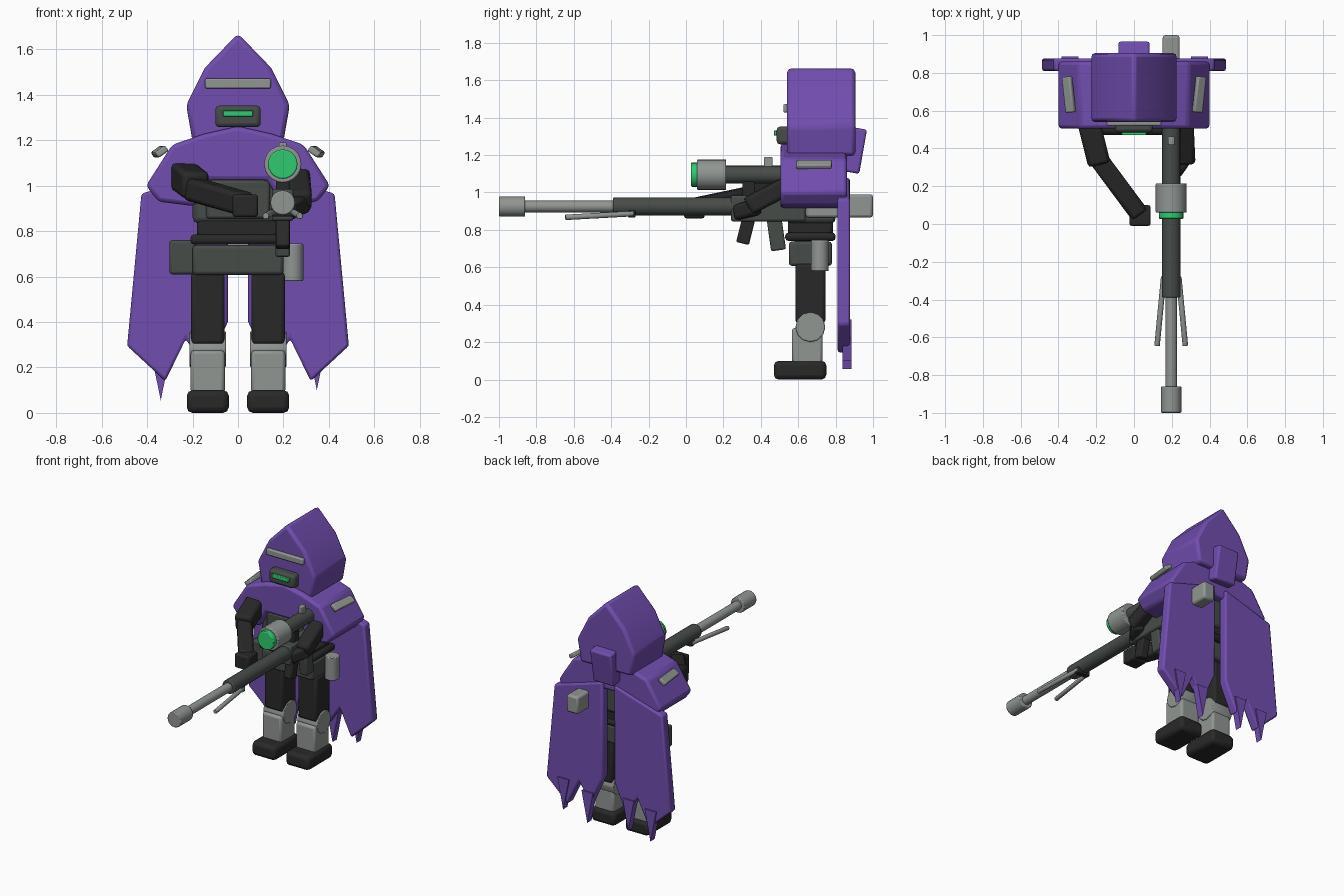
import bpy, bmesh, math
from mathutils import Vector, Matrix

cube = bpy.data.objects.get("Cube")
if cube:
    bpy.data.objects.remove(cube, do_unlink=True)


def material(name, rgb):
    m = bpy.data.materials.new(name)
    m.use_nodes = True
    m.diffuse_color = (*rgb, 1)
    m.node_tree.nodes["Principled BSDF"].inputs["Base Color"].default_value = (*rgb, 1)
    return m


PURPLE = material("purple_cloth", (0.165, 0.075, 0.43))
GUNMETAL = material("dark_gunmetal", (0.062, 0.073, 0.066))
BLACK = material("black_armor", (0.022, 0.022, 0.022))
GREY = material("light_grey_metal", (0.28, 0.305, 0.29))
GREEN = material("glowing_green", (0.027, 0.6, 0.165))
parts = []


def finish(name, bm, mat, bevel=0.0, segments=2):
    bmesh.ops.recalc_face_normals(bm, faces=bm.faces)
    me = bpy.data.meshes.new(name)
    bm.to_mesh(me)
    bm.free()
    me.materials.append(mat)
    ob = bpy.data.objects.new(name, me)
    bpy.context.collection.objects.link(ob)
    if bevel:
        mod = ob.modifiers.new("Bevel", "BEVEL")
        mod.width, mod.segments = bevel, segments
        mod.limit_method, mod.angle_limit = "ANGLE", math.radians(25)
    parts.append(ob)
    return ob


def box(name, center, size, mat, bevel=0.012, rot=(0, 0, 0)):
    bm = bmesh.new()
    bmesh.ops.create_cube(bm, size=1, matrix=Matrix.Diagonal((*size, 1)))
    ob = finish(name, bm, mat, bevel)
    ob.location = center
    ob.rotation_euler = [math.radians(a) for a in rot]
    return ob


def align(ob, a, b, axis):
    ob.location = (a + b) / 2
    ob.rotation_euler = (b - a).to_track_quat(axis, "X" if axis == "Z" else "Z").to_euler()


def limb(name, a, b, width, mat, bevel=0.02):
    # Square bar running between two points
    a, b = Vector(a), Vector(b)
    ob = box(name, (0, 0, 0), (width, (b - a).length, width), mat, bevel)
    align(ob, a, b, "Y")


def rod(name, a, b, radius, mat, sides=20, bevel=0.006):
    a, b = Vector(a), Vector(b)
    bm = bmesh.new()
    bmesh.ops.create_cone(bm, cap_ends=True, segments=sides, radius1=radius,
                          radius2=radius, depth=(b - a).length)
    align(finish(name, bm, mat, bevel), a, b, "Z")


def slab(name, outline, y0, y1, mat, bevel=0.012):
    # Front outline in x and z, pushed from y0 to y1
    bm = bmesh.new()
    face = bm.faces.new([bm.verts.new((x, y0, z)) for x, z in outline])
    ext = bmesh.ops.extrude_face_region(bm, geom=[face])["geom"]
    verts = [v for v in ext if isinstance(v, bmesh.types.BMVert)]
    bmesh.ops.translate(bm, verts=verts, vec=(0, y1 - y0, 0))
    return finish(name, bm, mat, bevel)


def mirrored(half):
    return half + [(-x, z) for x, z in reversed(half) if x]


# Hood, mantle and the hanging tail of the hood
slab("hood", mirrored([(0, 1.67), (0.145, 1.52), (0.228, 1.355), (0.2, 1.195)]),
     0.54, 0.905, PURPLE, 0.02)
slab("mantle", mirrored([(0, 1.262), (0.15, 1.228), (0.29, 1.18), (0.405, 1.0), (0.35, 0.93),
                         (0.19, 0.91), (0.13, 1.025)]), 0.505, 0.86, PURPLE, 0.018)
box("hood_tail", (0, 0.905, 1.225), (0.165, 0.085, 0.24), PURPLE, 0.012, (-10, 0, 0))

# Face
box("brow_plate", (0, 0.545, 1.45), (0.29, 0.05, 0.045), GREY, 0.008)
box("visor", (0, 0.53, 1.305), (0.2, 0.09, 0.095), GUNMETAL, 0.018)
box("visor_light", (0, 0.485, 1.318), (0.13, 0.03, 0.028), GREEN, 0.004)

# Torn cape halves with ragged shards, and shoulder slats
for side, label in ((1, "left"), (-1, "right")):
    edge = [(0.045, 1.08), (0.425, 0.965), (0.488, 0.295), (0.32, 0.14),
            (0.23, 0.325), (0.14, 0.19), (0.045, 0.4)]
    slab(label + "_cape", [(side * x, z) for x, z in edge], 0.81, 0.877, PURPLE)
    box(label + "_shoulder_slat", (side * 0.345, 0.685, 1.15), (0.055, 0.19, 0.03),
        GREY, 0.008, (0, side * 35, -side * 6))
for i, (x, tip) in enumerate(((0.347, 0.1), (0.157, 0.055), (-0.165, 0.085), (-0.34, 0.055))):
    slab(f"cape_shard_{i + 1}", [(x - 0.045, tip + 0.22), (x + 0.045, tip + 0.22), (x, tip)],
         0.838, 0.886, PURPLE, 0)

# Torso and belt
box("torso", (0, 0.67, 0.96), (0.4, 0.26, 0.25), GUNMETAL, 0.025)
box("chest_plate", (0, 0.55, 0.94), (0.28, 0.06, 0.17), GUNMETAL, 0.012)
box("abdomen", (0, 0.665, 0.81), (0.36, 0.24, 0.1), BLACK, 0.02)
box("belt", (0, 0.665, 0.763), (0.42, 0.27, 0.045), BLACK, 0.018)
box("hips", (0, 0.665, 0.673), (0.4, 0.23, 0.13), GUNMETAL, 0.015)
box("hip_pouch", (-0.242, 0.665, 0.685), (0.12, 0.17, 0.15), GUNMETAL, 0.012)
rod("hip_canister", (0.24, 0.715, 0.58), (0.24, 0.715, 0.745), 0.048, GREY, 16)

# Legs
for side, label in ((1, "left"), (-1, "right")):
    x = side * 0.133
    box(label + "_thigh", (x, 0.665, 0.46), (0.148, 0.16, 0.32), BLACK, 0.018)
    rod(label + "_knee", (x - 0.08, 0.665, 0.28), (x + 0.08, 0.665, 0.28), 0.08, GREY, 12)
    box(label + "_shin", (x, 0.648, 0.18), (0.15, 0.165, 0.19), GREY, 0.015)
    box(label + "_boot", (x, 0.61, 0.05), (0.185, 0.28, 0.1), BLACK, 0.025)

# Arms
limb("right_upper_arm", (-0.25, 0.58, 1.05), (-0.185, 0.32, 1.0), 0.12, BLACK)
limb("right_forearm", (-0.2, 0.36, 0.985), (0.03, 0.05, 0.92), 0.1, BLACK)
box("right_hand", (0.032, 0.045, 0.912), (0.112, 0.11, 0.1), BLACK)
limb("left_upper_arm", (0.265, 0.55, 1.04), (0.275, 0.33, 0.925), 0.1, BLACK)
limb("left_forearm", (0.285, 0.38, 0.925), (0.21, 0.27, 0.89), 0.085, BLACK)

# Rifle along the left side
GX, GZ = 0.197, 0.925


def gun_rod(name, y0, y1, radius, mat, z=GZ):
    rod(name, (GX, y0, z), (GX, y1, z), radius, mat)


gun_rod("muzzle", -1.0, -0.86, 0.054, GREY)
gun_rod("barrel", -0.87, -0.37, 0.031, GREY)
gun_rod("handguard", -0.39, 0.26, 0.049, GUNMETAL)
box("receiver", (GX, 0.44, 0.915), (0.095, 0.4, 0.14), GUNMETAL)
box("stock", (GX, 0.82, 0.928), (0.09, 0.36, 0.125), GREY, 0.015)
box("magazine", (GX, 0.32, 0.8), (0.06, 0.07, 0.15), BLACK, 0.008, (-14, 0, 0))
box("pistol_grip", (GX, 0.483, 0.775), (0.065, 0.08, 0.17), GUNMETAL, 0.01, (8, 0, 0))
box("scope_mount", (GX, 0.335, 1.02), (0.06, 0.065, 0.09), BLACK, 0.006)
gun_rod("scope_tube", 0.2, 0.56, 0.048, GUNMETAL, 1.095)
gun_rod("scope_bell", 0.06, 0.215, 0.082, GREY, 1.095)
gun_rod("scope_lens", 0.027, 0.07, 0.065, GREEN, 1.095)
box("scope_knob", (GX, 0.44, 1.16), (0.035, 0.045, 0.06), GREY, 0.005)
box("bipod_hub", (GX, -0.29, 0.885), (0.1, 0.04, 0.04), BLACK, 0.006)
for side, label in ((1, "left"), (-1, "right")):
    rod(label + "_bipod_leg", (GX + side * 0.04, -0.28, 0.887), (GX + side * 0.075, -0.645, 0.867),
        0.015, GREY, 12, 0.003)

# Smooth shading with sharp edges kept
bpy.ops.object.select_all(action="DESELECT")
for ob in parts:
    ob.select_set(True)
bpy.context.view_layer.objects.active = parts[0]
bpy.ops.object.shade_smooth_by_angle(angle=math.radians(30))
